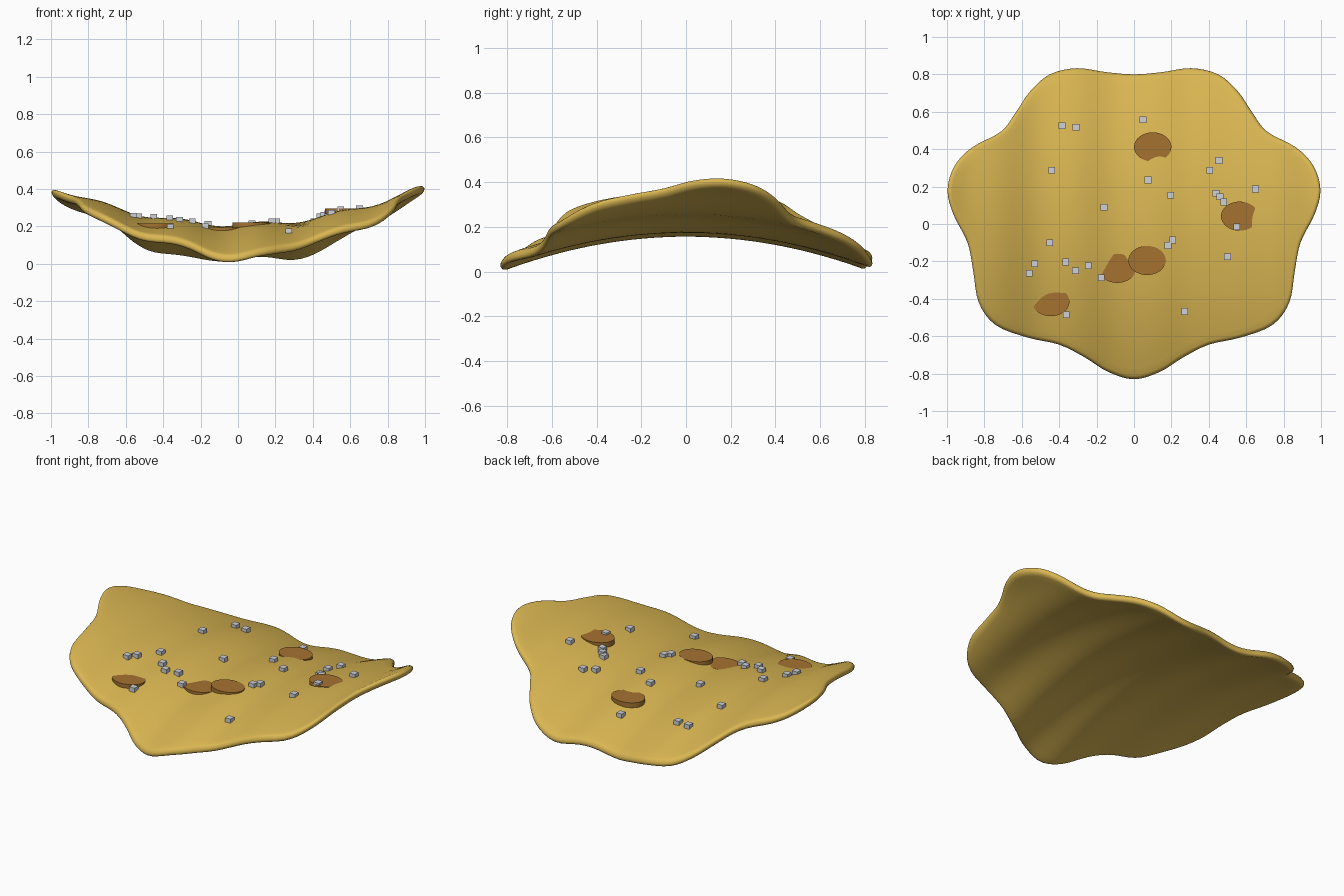
import bpy, bmesh, math
from mathutils import Vector

if "Cube" in bpy.data.objects:
    bpy.data.objects.remove(bpy.data.objects["Cube"])

HALF = 0.022  # half thickness of the crisp


def material(name, rgb):
    m = bpy.data.materials.new(name)
    m.diffuse_color = (*rgb, 1)
    m.use_nodes = True
    m.node_tree.nodes["Principled BSDF"].inputs["Base Color"].default_value = m.diffuse_color
    return m


gold = material("golden crust", (0.70, 0.47, 0.085))
brown = material("toasted brown", (0.38, 0.17, 0.03))
salt = material("salt grey", (0.62, 0.64, 0.68))


def height(x, y):
    """Middle of the saddle-shaped sheet, with gentle ripples across x."""
    ripple = -0.012 * math.sin(2 * math.pi * (x + 0.2) / 0.42)
    return 0.188 + 0.21 * x * x - 0.23 * y * y + ripple


def finish(name, bm, mat):
    bmesh.ops.recalc_face_normals(bm, faces=bm.faces[:])
    me = bpy.data.meshes.new(name)
    bm.to_mesh(me)
    bm.free()
    me.materials.append(mat)
    ob = bpy.data.objects.new(name, me)
    bpy.context.collection.objects.link(ob)
    return ob


# Seven-lobed outline: right half from front to back, mirrored for the left
half = [(0, -.83), (.14, -.79), (.26, -.715), (.40, -.645), (.57, -.607),
        (.74, -.54), (.83, -.42), (.86, -.25), (.89, -.10), (.965, .05),
        (.997, .18), (.96, .31), (.865, .41), (.71, .495), (.63, .60),
        (.555, .71), (.45, .80), (.305, .833), (.15, .812), (0, .80)]
pts = [Vector(p) for p in half] + [Vector((-x, y)) for x, y in half[-2:0:-1]]


def smooth_loop(p, steps):
    """Closed Catmull-Rom curve through the points."""
    out, n = [], len(p)
    for i in range(n):
        a, b, c, d = (p[(i + k) % n] for k in (-1, 0, 1, 2))
        for s in range(steps):
            t = s / steps
            out.append(0.5 * (2 * b + (c - a) * t + (2 * a - 5 * b + 4 * c - d) * t * t
                              + (3 * b - a - 3 * c + d) * t ** 3))
    return out


outline = smooth_loop(pts, 4)
count = len(outline)

# Crisp: rings from the top centre, round the rim, to the bottom centre
inner = 1 - HALF / 0.85
rings = [(inner * k / 24, HALF) for k in range(1, 24)]
rings += [(inner + (1 - inner) * math.sin(a), HALF * math.cos(a))
          for a in (math.pi * k / 8 for k in range(9))]
rings += [(inner * k / 24, -HALF) for k in range(23, 0, -1)]
bm = bmesh.new()
loops = [[bm.verts.new((p.x * t, p.y * t, height(p.x * t, p.y * t) + dz)) for p in outline]
         for t, dz in rings]
for a, b in zip(loops, loops[1:]):
    for i in range(count):
        j = (i + 1) % count
        bm.faces.new((a[i], b[i], b[j], a[j]))
for loop, dz in ((loops[0], HALF), (loops[-1], -HALF)):
    c = bm.verts.new((0, 0, height(0, 0) + dz))
    for i in range(count):
        bm.faces.new((c, loop[i], loop[(i + 1) % count]))
crisp = finish("crisp", bm, gold)
for f in crisp.data.polygons:
    f.use_smooth = True

# Toasted spots: level oval discs partly sunk into the surface
# (centre x, y, then the point where the surface meets the disc top)
spots = [(.10, .412, .10, .352), (.565, .042, .635, .04), (.07, -.195, .13, -.135),
         (-.09, -.237, -.155, -.237), (-.445, -.415, -.45, -.37)]
for n, (x, y, cx, cy) in enumerate(spots):
    bm = bmesh.new()
    bmesh.ops.create_cone(bm, cap_ends=True, segments=32, radius1=0.1, radius2=0.1, depth=0.03)
    for v in bm.verts:
        v.co.y *= 0.78
        v.co += Vector((x, y, height(cx, cy) + HALF - 0.015))
    finish(f"toasted_spot_{n + 1}", bm, brown)

# Salt grains: small upright blocks resting on the surface
grains = [(-.385, .525), (-.31, .517), (.048, .557), (-.44, .288), (.075, .235), (.197, .154),
          (-.16, .09), (.455, .34), (.405, .288), (.65, .187), (.438, .165), (.46, .145),
          (.48, .118), (.55, -.015), (.50, -.175), (.207, -.085), (.182, -.115), (-.45, -.10),
          (-.365, -.203), (-.53, -.213), (-.56, -.263), (-.313, -.25), (-.245, -.223),
          (-.175, -.288), (-.362, -.485), (.272, -.468)]
bm = bmesh.new()
for x, y in grains:
    for v in bmesh.ops.create_cube(bm, size=1)["verts"]:
        v.co = Vector((v.co.x * 0.036, v.co.y * 0.036, v.co.z * 0.026))
        v.co += Vector((x, y, height(x, y) + HALF + 0.009))
finish("salt_grains", bm, salt)
